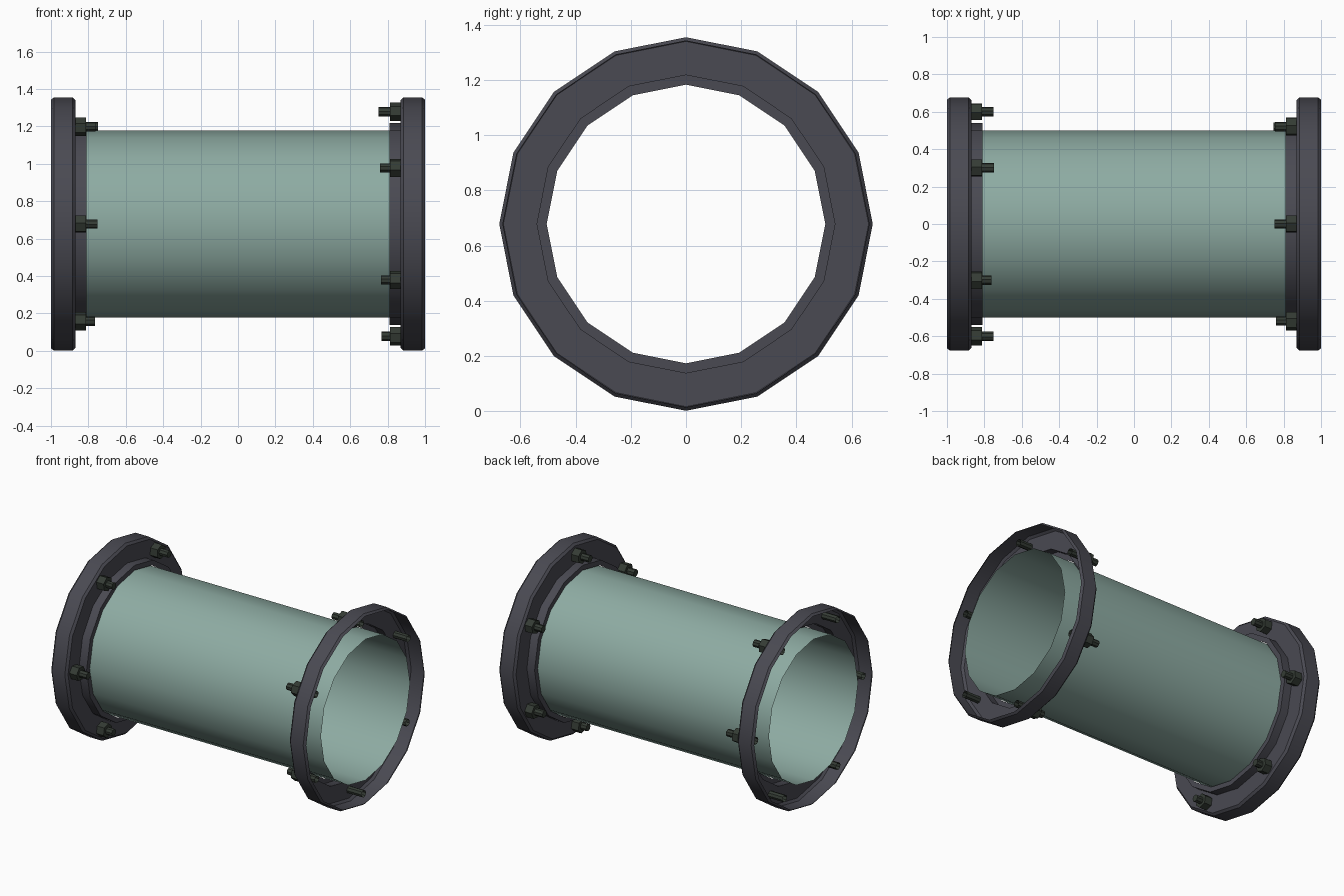
import bpy, bmesh, math, random

random.seed(4)
AXIS_Z = 0.678
if "Cube" in bpy.data.objects:
    bpy.data.objects.remove(bpy.data.objects["Cube"], do_unlink=True)


def material(name, rgb):
    m = bpy.data.materials.new(name)
    m.use_nodes = True
    m.diffuse_color = (*rgb, 1)
    m.node_tree.nodes["Principled BSDF"].inputs["Base Color"].default_value = (*rgb, 1)
    return m


PIPE = material("pale_green_paint", (0.27, 0.41, 0.365))
FLANGE = material("dark_grey_metal", (0.068, 0.068, 0.085))
BOLT = material("blackened_green_steel", (0.035, 0.045, 0.035))


def lathe(name, profile, sides, mat, centre=(0, 0), turn=0.0, caps=()):
    """Sweep (x, radius) points round an axis along x; caps lists ring indices to close."""
    bm = bmesh.new()
    rings = []
    for x, r in profile:
        angles = [turn + math.tau * k / sides for k in range(sides)]
        rings.append([bm.verts.new((x, centre[0] + r * math.sin(a),
                                    AXIS_Z + centre[1] + r * math.cos(a))) for a in angles])
    for a, b in zip(rings, rings[1:]):
        for k in range(sides):
            n = (k + 1) % sides
            bm.faces.new((a[k], a[n], b[n], b[k]))
    for i in caps:
        bm.faces.new(rings[i])
    bmesh.ops.recalc_face_normals(bm, faces=bm.faces)
    mesh = bpy.data.meshes.new(name)
    bm.to_mesh(mesh)
    bm.free()
    mesh.materials.append(mat)
    ob = bpy.data.objects.new(name, mesh)
    bpy.context.collection.objects.link(ob)
    bpy.ops.object.select_all(action="DESELECT")
    ob.select_set(True)
    bpy.context.view_layer.objects.active = ob
    bpy.ops.object.shade_smooth_by_angle(angle=math.radians(30))
    return ob


# Open pipe
lathe("pipe", [(-1, 0.5), (1, 0.5)], 16, PIPE)

# Pressed flange: inner lip, step, back plate and bevelled outer rim, open to the end
SECTION = [(0.81, 0.505), (0.81, 0.54), (0.87, 0.54), (0.87, 0.662),
           (0.885, 0.677), (0.985, 0.677), (1.0, 0.664)]

for side, label, start in ((1, "left", 0), (-1, "right", 30)):
    lathe(label + "_flange", [(side * x, r) for x, r in SECTION], 16, FLANGE)

    # Six bolts, each a threaded shaft through a hex nut
    for i in range(6):
        a = math.radians(start + 60 * i)
        centre = (0.6 * math.sin(a), 0.6 * math.cos(a))
        tip = 0.757 + random.uniform(-0.012, 0.012)
        turn = random.uniform(0, math.pi / 3)
        lathe(f"{label}_bolt_{i + 1}", [(side * tip, 0.025), (side * (tip + 0.22), 0.025)],
              8, BOLT, centre, turn, caps=(0,))
        lathe(f"{label}_nut_{i + 1}", [(side * 0.812, 0.05), (side * 0.868, 0.05)],
              6, BOLT, centre, turn, caps=(0, 1))
